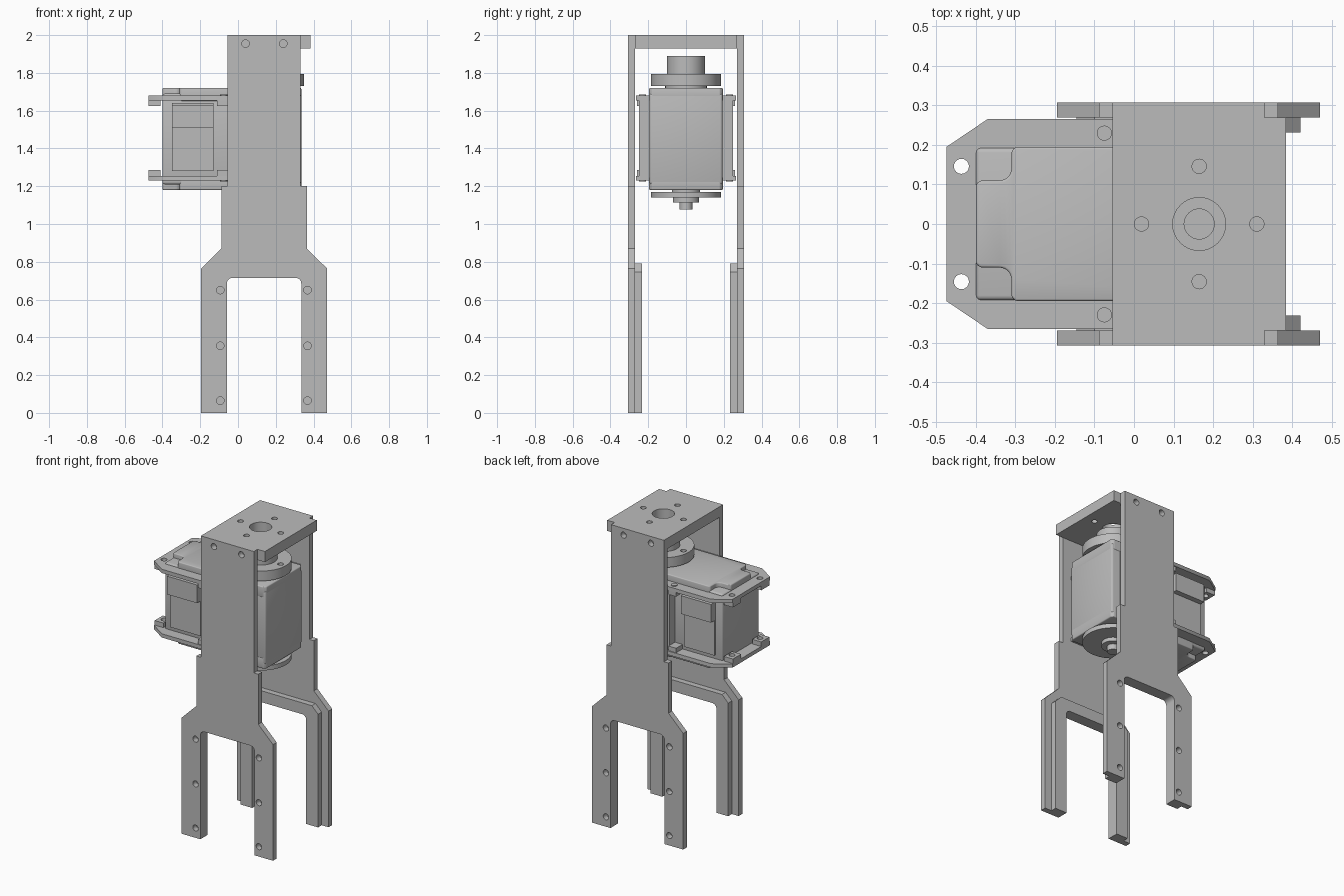
import bpy, bmesh, math

cube = bpy.data.objects.get("Cube")
if cube:
    bpy.data.objects.remove(cube, do_unlink=True)

grey = bpy.data.materials.new("plain grey")
grey.use_nodes = True
colour = (0.5, 0.5, 0.5, 1)
grey.diffuse_color = colour
grey.node_tree.nodes["Principled BSDF"].inputs["Base Color"].default_value = colour


def prism(name, outline, lo, hi, axis="z", bevel=0):
    """Extrude a closed outline from lo to hi along z or y."""
    place = (lambda u, v, w: (u, v, w)) if axis == "z" else (lambda u, v, w: (u, w, v))
    bm = bmesh.new()
    face = bm.faces.new([bm.verts.new(place(u, v, lo)) for u, v in outline])
    ext = bmesh.ops.extrude_face_region(bm, geom=[face])
    moved = [g for g in ext["geom"] if isinstance(g, bmesh.types.BMVert)]
    bmesh.ops.translate(bm, verts=moved, vec=place(0, 0, hi - lo))
    if bevel:
        bmesh.ops.bevel(bm, geom=bm.edges[:], offset=bevel, segments=3,
                        profile=0.5, affect="EDGES", clamp_overlap=True)
    bmesh.ops.recalc_face_normals(bm, faces=bm.faces[:])
    mesh = bpy.data.meshes.new(name)
    bm.to_mesh(mesh)
    bm.free()
    mesh.materials.append(grey)
    ob = bpy.data.objects.new(name, mesh)
    bpy.context.collection.objects.link(ob)
    return ob


def box(name, x0, x1, y0, y1, z0, z1, bevel=0):
    return prism(name, [(x0, y0), (x1, y0), (x1, y1), (x0, y1)], z0, z1, bevel=bevel)


def circle(u, v, r, n=32):
    return [(u + r * math.cos(2 * math.pi * i / n), v + r * math.sin(2 * math.pi * i / n))
            for i in range(n)]


def drill(ob, holes, lo, hi, axis="z"):
    """Cut round holes given as (u, v, radius) and bake the result."""
    for u, v, r in holes:
        cutter = prism("cutter", circle(u, v, r), lo, hi, axis)
        cutter.hide_render = True
        mod = ob.modifiers.new("hole", "BOOLEAN")
        mod.operation, mod.object, mod.solver = "DIFFERENCE", cutter, "EXACT"
        bpy.context.view_layer.update()
        baked = bpy.data.meshes.new_from_object(
            ob.evaluated_get(bpy.context.evaluated_depsgraph_get()))
        ob.modifiers.clear()
        ob.data = baked
        bpy.data.objects.remove(cutter, do_unlink=True)


def smooth(ob):
    bpy.ops.object.select_all(action="DESELECT")
    ob.select_set(True)
    bpy.context.view_layer.objects.active = ob
    bpy.ops.object.shade_smooth_by_angle(angle=math.radians(35))


def span(s, a, b):
    """Ordered y range on the side given by sign s."""
    return sorted((s * a, s * b))


CX = 0.138          # middle of the bracket
AX = 0.165          # output shaft


def mirrored(half):
    """Close a half outline by reflecting it about the bracket middle."""
    return [(CX + u, v) for u, v in half] + [(CX - u, v) for u, v in reversed(half)]


# Arch between the legs, with filleted corners
arch = [(0.167 + 0.03 * math.cos(a), 0.685 + 0.03 * math.sin(a))
        for a in (math.pi / 2 * i / 6 for i in range(6, -1, -1))]
leg_inner = arch + [(0.197, 0)]

for s, side in ((-1, "front"), (1, "back")):
    # Side plate with its forked legs
    half = leg_inner + [(0.333, 0), (0.333, 0.765), (0.226, 0.87), (0.226, 1.2),
                        (0.193, 1.2), (0.193, 2.0)]
    lo, hi = span(s, 0.27, 0.308)
    plate = prism(side + "_side_plate", mirrored(half), lo, hi, "y")
    holes = [(CX + d, z, 0.02) for d in (-0.232, 0.23) for z in (0.065, 0.355, 0.65)]
    holes += [(x, 1.955, 0.02) for x in (0.04, 0.24)]
    drill(plate, holes, lo - 0.01, hi + 0.01, "y")
    smooth(plate)

    # Stiffening rib inside the fork
    half = leg_inner + [(0.283, 0), (0.283, 0.745), (0.238, 0.79)]
    smooth(prism(side + "_fork_rib", mirrored(half), *span(s, 0.232, 0.27), "y"))

    # Servo side details between the flanges
    box(side + "_servo_side_column", -0.055, 0.27, *span(s, 0.19, 0.25), 1.25, 1.66)
    box(side + "_servo_side_panel", -0.35, -0.13, *span(s, 0.19, 0.205), 1.28, 1.64)
    box(side + "_servo_connector_block", -0.35, -0.13, *span(s, 0.19, 0.24), 1.51, 1.63)

# Top plate with shaft opening and screw holes
top = box("top_plate", -0.055, 0.385, -0.27, 0.27, 1.93, 2.0)
bolts = [(AX, 0.146, 0.018), (AX, -0.146, 0.018),
         (AX - 0.146, 0, 0.018), (AX + 0.146, 0, 0.018)]
drill(top, bolts + [(AX, 0, 0.067)], 1.9, 2.05)
smooth(top)

# Servo housing
smooth(box("servo_body", -0.4, 0.335, -0.193, 0.193, 1.21, 1.69, 0.012))

# Stepped lids above and below, with rounded inner corners
fillet = [(-0.34 + 0.03 * math.sin(a), 0.14 - 0.03 * math.cos(a))
          for a in (math.pi / 2 * i / 4 for i in range(5))]
edge = [(-0.4, 0.1), (-0.39, 0.11)] + fillet + [(-0.31, 0.185), (-0.3, 0.195),
                                               (0.32, 0.195), (0.335, 0.18)]
lid = edge + [(u, -v) for u, v in reversed(edge)]
for name, z0, z1 in (("upper_lid", 1.65, 1.72), ("lower_lid", 1.18, 1.25)):
    smooth(prism(name, lid, z0, z1, bevel=0.008))

# Mounting flanges with chamfered ends, end pads and screws
flange = [(-0.475, 0.195), (-0.37, 0.266), (0.27, 0.266)]
flange += [(u, -v) for u, v in reversed(flange)]
end_holes = [(-0.437, y, 0.019) for y in (-0.146, 0.146)]
for name, z0, z1, p0, p1 in (("upper", 1.655, 1.68, 1.625, 1.655),
                             ("lower", 1.23, 1.255, 1.255, 1.285)):
    plate = prism(name + "_flange", flange, z0, z1)
    drill(plate, end_holes, z0 - 0.05, z1 + 0.05)
    smooth(plate)
    for s in (-1, 1):
        pad = box(name + "_flange_pad", -0.475, -0.41, *span(s, 0.105, 0.19), p0, p1)
        drill(pad, [(-0.437, s * 0.146, 0.019)], p0 - 0.05, p1 + 0.05)
        smooth(pad)
        box(name + "_flange_rib", -0.11, -0.055, *span(s, 0.19, 0.26), p0, p1)
        out = 0.006
        smooth(prism(name + "_flange_screw", circle(-0.075, s * 0.23, 0.019),
                     z0 - out, z1 + out))


def turned(name, r, z0, z1, n=48):
    ob = prism(name, circle(AX, 0, r, n), z0, z1)
    smooth(ob)
    return ob


# Output shaft parts above the housing
turned("shaft_neck", 0.11, 1.70, 1.735)
horn = turned("output_disc", 0.185, 1.73, 1.795)
drill(horn, bolts, 1.75, 1.85)
smooth(horn)
boss = turned("output_boss", 0.1, 1.79, 1.89)
drill(boss, [(AX, 0, 0.038)], 1.82, 1.95)
smooth(boss)

# Idler parts below the housing
turned("idler_neck", 0.075, 1.165, 1.19)
turned("idler_disc", 0.185, 1.14, 1.17)
turned("idler_hub", 0.07, 1.115, 1.145)
turned("idler_cap", 0.035, 1.078, 1.12)
